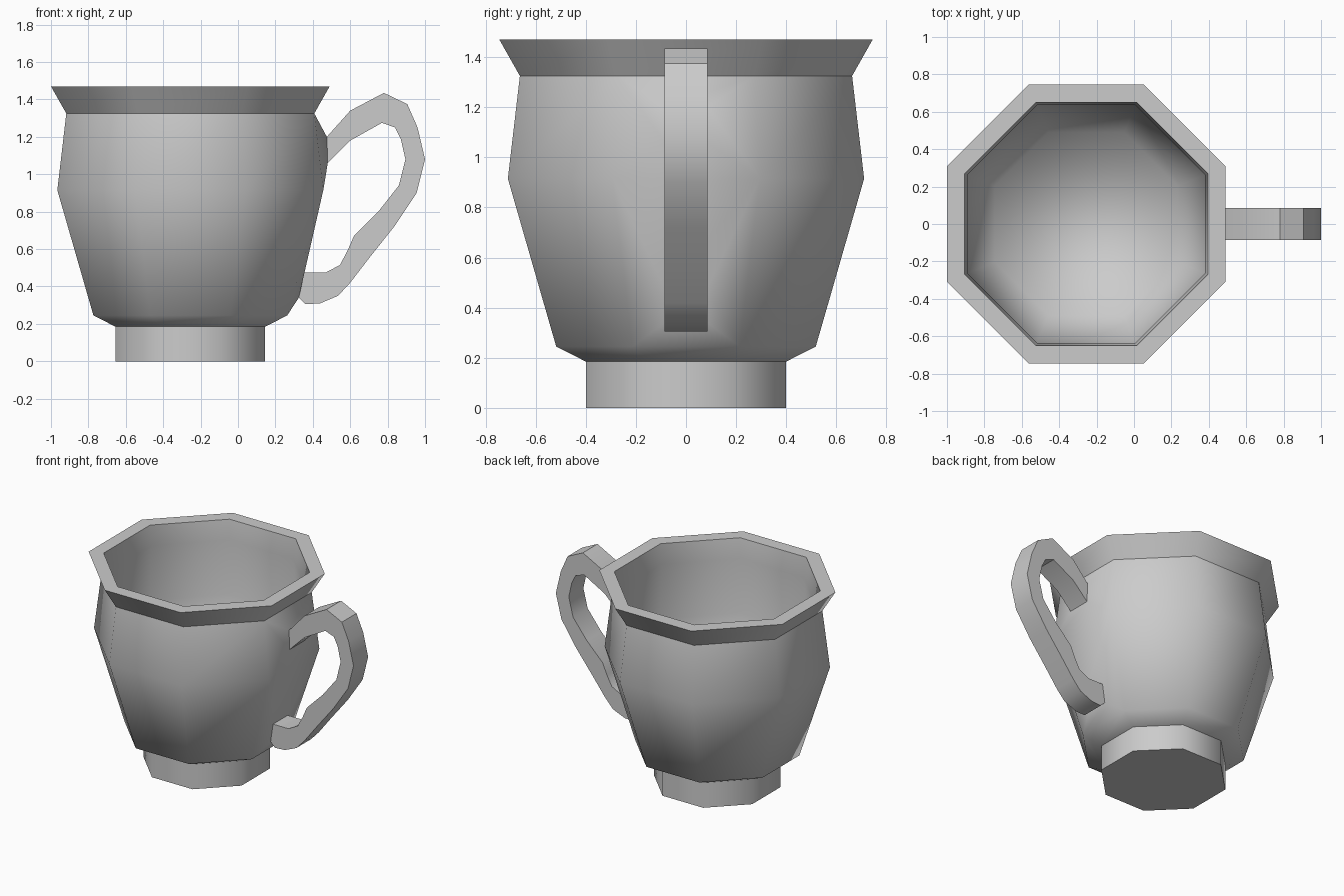
import bpy, bmesh, math

cube = bpy.data.objects.get("Cube")
if cube:
    bpy.data.objects.remove(cube)

grey = bpy.data.materials.new("light grey ceramic")
grey.use_nodes = True
colour = (0.6, 0.6, 0.6, 1)
grey.diffuse_color = colour
grey.node_tree.nodes["Principled BSDF"].inputs["Base Color"].default_value = colour

CX = -0.255          # centre line of the cup
SIDES = 8
HALF_WIDTH = 0.085   # half the width of the handle


def finish(bm, name):
    bmesh.ops.recalc_face_normals(bm, faces=bm.faces)
    mesh = bpy.data.meshes.new(name)
    bm.to_mesh(mesh)
    bm.free()
    mesh.materials.append(grey)
    obj = bpy.data.objects.new(name, mesh)
    bpy.context.collection.objects.link(obj)
    return obj


def ring(bm, apothem, z):
    r = apothem / math.cos(math.pi / SIDES)
    angles = [(i + 0.5) * math.tau / SIDES for i in range(SIDES)]
    return [bm.verts.new((CX + r * math.cos(a), r * math.sin(a), z)) for a in angles]


def bulge(bm, face, top, bottom):
    """Pull the middle of a cup panel out to meet one end of the handle."""
    mid = face.calc_center_median().z
    bmesh.ops.inset_individual(bm, faces=[face], thickness=0.05)
    for v in face.verts:
        x, z = top if v.co.z > mid else bottom
        v.co = (x, math.copysign(HALF_WIDTH, v.co.y), z)


# Cup: foot, bowl, flared rim and hollow inside, as (apothem, height, sharp)
profile = [(0.40, 0, True), (0.40, 0.185, True), (0.518, 0.245, False),
           (0.711, 0.915, False), (0.663, 1.325, True), (0.745, 1.47, True),
           (0.65, 1.47, True), (0.635, 1.325, False), (0.655, 0.915, False),
           (0.49, 0.30, False)]
bm = bmesh.new()
rings = [ring(bm, a, z) for a, z, sharp in profile]
panels = []
for low, high in zip(rings, rings[1:]):
    band = []
    for i in range(SIDES):
        j = (i + 1) % SIDES
        band.append(bm.faces.new((low[i], low[j], high[j], high[i])))
    panels.append(band)
bm.faces.new(rings[0])
bm.faces.new(rings[-1])
for f in bm.faces:
    f.smooth = True
for loop, (a, z, sharp) in zip(rings, profile):
    for i in range(SIDES):
        bm.edges.get((loop[i], loop[(i + 1) % SIDES])).smooth = not sharp

# The panel facing +x lies between the last and first corner
bulge(bm, panels[3][-1], (0.475, 1.20), (0.48, 1.06))
bulge(bm, panels[2][-1], (0.345, 0.475), (0.325, 0.34))
finish(bm, "cup")

# Handle: outer and inner outlines, paired from the top end to the bottom end
outer = [(0.475, 1.20), (0.60, 1.34), (0.78, 1.435), (0.905, 1.375), (0.96, 1.25),
         (1.0, 1.08), (0.955, 0.90), (0.835, 0.72), (0.70, 0.55), (0.60, 0.42),
         (0.535, 0.35), (0.44, 0.31), (0.36, 0.305), (0.325, 0.34)]
inner = [(0.48, 1.06), (0.60, 1.18), (0.77, 1.275), (0.84, 1.25), (0.87, 1.19),
         (0.895, 1.08), (0.86, 0.94), (0.75, 0.80), (0.62, 0.67), (0.585, 0.59),
         (0.545, 0.515), (0.47, 0.475), (0.40, 0.475), (0.345, 0.475)]
bm = bmesh.new()
loops = []
for (ox, oz), (ix, iz) in zip(outer, inner):
    corners = [(ox, -1, oz), (ox, 1, oz), (ix, 1, iz), (ix, -1, iz)]
    loops.append([bm.verts.new((x, s * HALF_WIDTH, z)) for x, s, z in corners])
for a, b in zip(loops, loops[1:]):
    for i in range(4):
        j = (i + 1) % 4
        bm.faces.new((a[i], a[j], b[j], b[i]))
bm.faces.new(loops[0])
bm.faces.new(loops[-1])
handle = finish(bm, "handle")
bpy.ops.object.select_all(action="DESELECT")
handle.select_set(True)
bpy.context.view_layer.objects.active = handle
bpy.ops.object.shade_smooth_by_angle(angle=math.radians(40))
